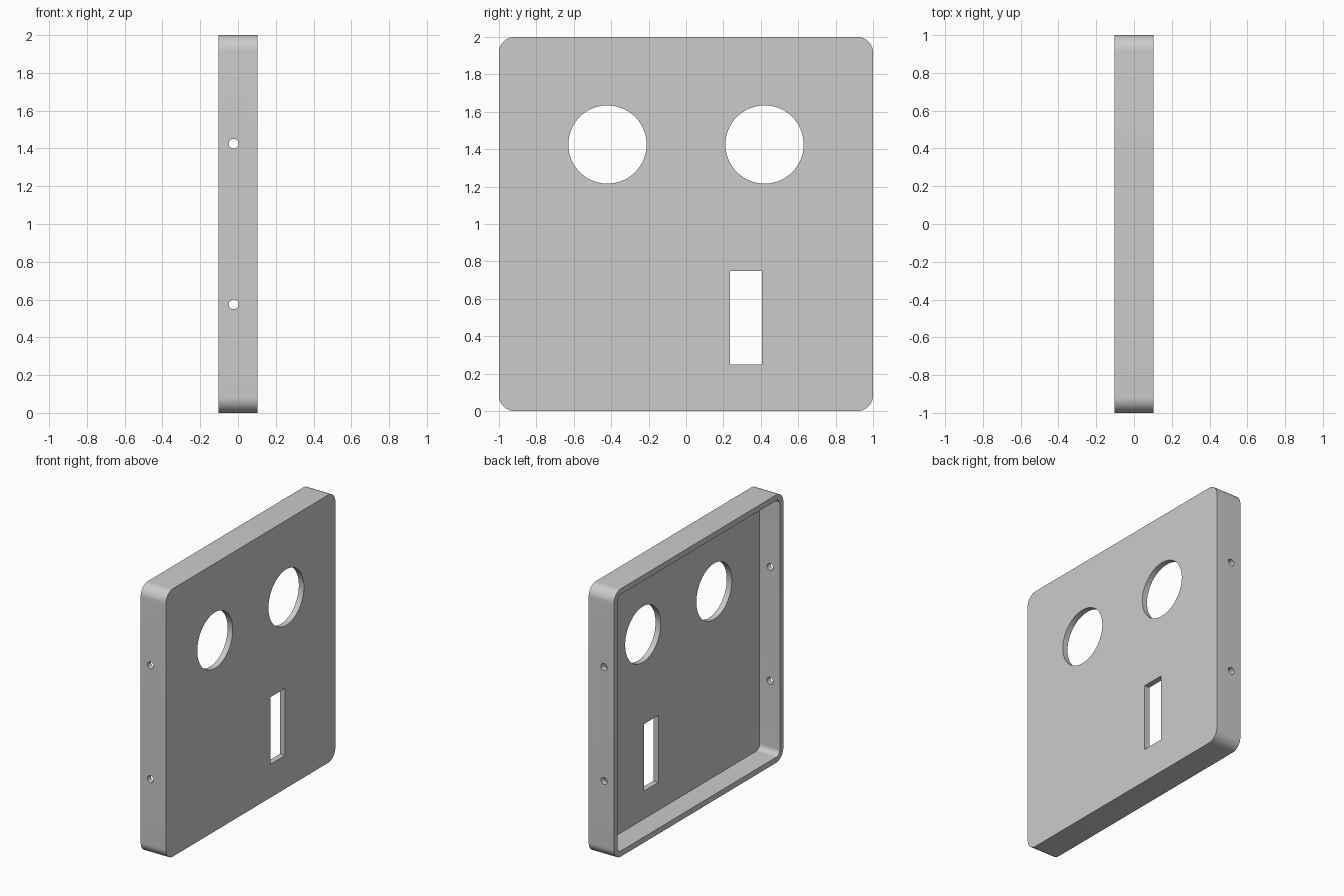
import bpy
import bmesh
from math import radians
from mathutils import Matrix, Vector

if "Cube" in bpy.data.objects:
    bpy.data.objects.remove(bpy.data.objects["Cube"])

DEPTH = 0.208     # overall thickness along x
WALL = 0.042      # wall and panel thickness
CORNER = 0.083    # outer corner radius
BACK = -DEPTH / 2
FRONT = DEPTH / 2

grey = bpy.data.materials.new("plain grey")
grey.use_nodes = True
grey.diffuse_color = (0.6, 0.6, 0.6, 1)
grey.node_tree.nodes["Principled BSDF"].inputs["Base Color"].default_value = (0.6, 0.6, 0.6, 1)


def make_object(name, bm):
    mesh = bpy.data.meshes.new(name)
    bm.to_mesh(mesh)
    bm.free()
    mesh.materials.append(grey)
    obj = bpy.data.objects.new(name, mesh)
    bpy.context.collection.objects.link(obj)
    return obj


def block(name, low, high, radius=0):
    """Box between two corners, optionally rounding the edges along x."""
    low, high = Vector(low), Vector(high)
    bm = bmesh.new()
    bmesh.ops.create_cube(bm, size=1)
    bmesh.ops.scale(bm, vec=high - low, verts=bm.verts)
    bmesh.ops.translate(bm, vec=(low + high) / 2, verts=bm.verts)
    if radius:
        edges = [e for e in bm.edges
                 if abs(e.verts[0].co.x - e.verts[1].co.x) > 0.01]
        bmesh.ops.bevel(bm, geom=edges, offset=radius, segments=12,
                        profile=0.5, affect='EDGES')
    return make_object(name, bm)


def rod(name, centre, axis, radius, length, sides):
    turn = Matrix.Rotation(radians(90), 4, 'Y' if axis == 'X' else 'X')
    bm = bmesh.new()
    bmesh.ops.create_cone(bm, cap_ends=True, segments=sides, radius1=radius,
                          radius2=radius, depth=length,
                          matrix=Matrix.Translation(centre) @ turn)
    return make_object(name, bm)


# Square enclosure with rounded corners
cover = block("cover_panel", (BACK, -1, 0), (FRONT, 1, 2), CORNER)

# Hollow, open towards -x
cutters = [block("hollow_cutter", (BACK - 0.1, WALL - 1, WALL),
                 (FRONT - WALL, 1 - WALL, 2 - WALL), CORNER - WALL)]

# Two large round openings
for y in (-0.42, 0.42):
    cutters.append(rod("round_cutter", (FRONT, y, 1.425), 'X', 0.209, 0.3, 96))

# Rectangular slot
cutters.append(block("slot_cutter", (0, 0.236, 0.25), (0.2, 0.407, 0.75)))

# Screw holes through both side walls
for z in (0.575, 1.425):
    cutters.append(rod("screw_cutter", (-0.023, 0, z), 'Y', 0.026, 2.4, 32))

bpy.context.view_layer.objects.active = cover
for cutter in cutters:
    cutter.hide_render = True
    cut = cover.modifiers.new(cutter.name, 'BOOLEAN')
    cut.operation = 'DIFFERENCE'
    cut.solver = 'EXACT'
    cut.object = cutter
    bpy.ops.object.modifier_apply(modifier=cut.name)
    bpy.data.objects.remove(cutter)

# Smooth the curves and keep the hard edges
bpy.ops.object.select_all(action='DESELECT')
cover.select_set(True)
bpy.ops.object.shade_smooth_by_angle(angle=radians(30))
